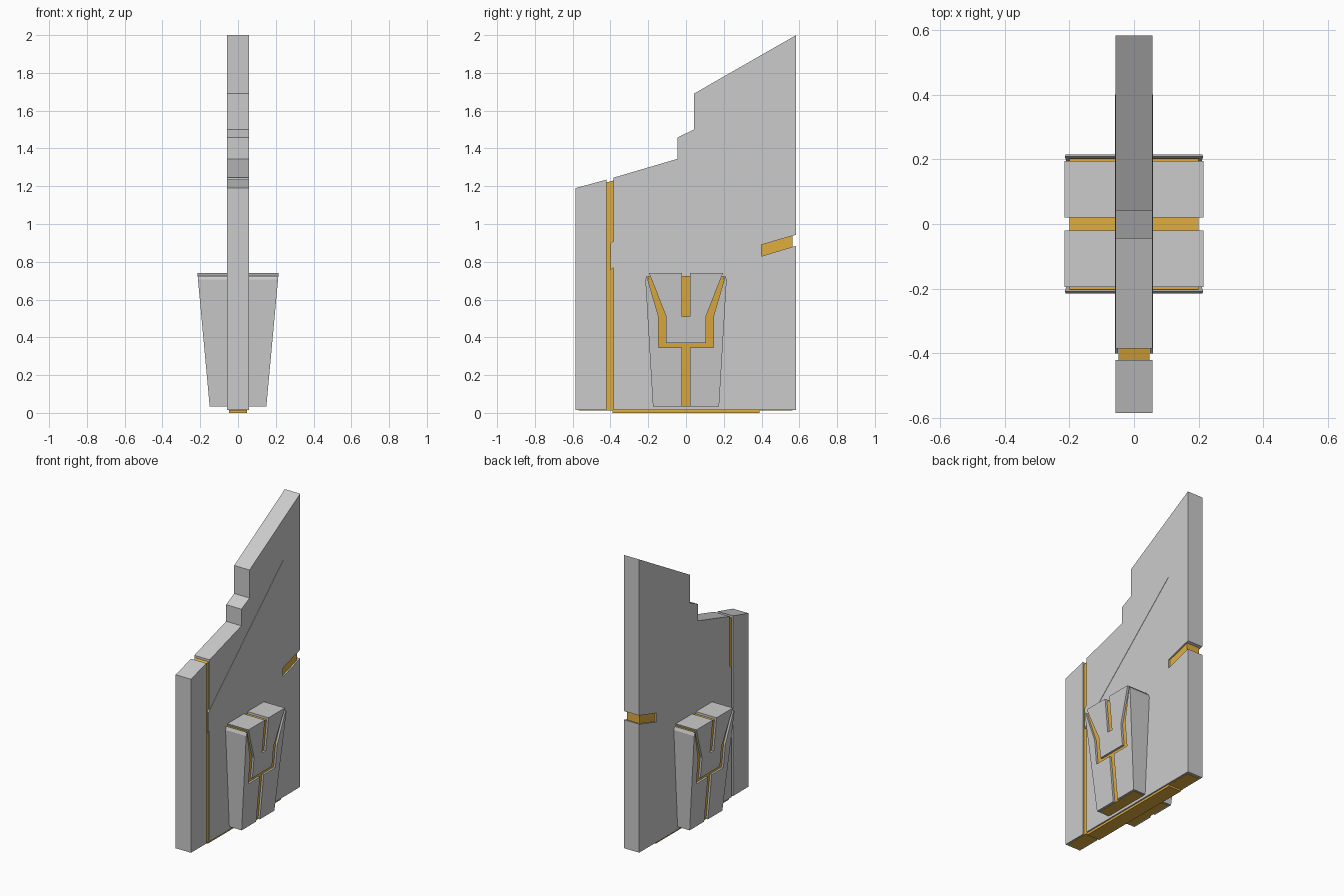
import bpy, bmesh

if "Cube" in bpy.data.objects:
    bpy.data.objects.remove(bpy.data.objects["Cube"])

orange = bpy.data.materials.new("orange")
orange.diffuse_color = (0.75, 0.42, 0.05, 1)
orange.use_nodes = True
orange.node_tree.nodes["Principled BSDF"].inputs["Base Color"].default_value = orange.diffuse_color


def prism(name, profile, right, left=None, mat=None):
    """Span a (y, z) profile between two x positions given as functions of z."""
    left = left or (lambda z: -right(z))
    bm = bmesh.new()
    a = [bm.verts.new((right(z), y, z)) for y, z in profile]
    b = [bm.verts.new((left(z), y, z)) for y, z in profile]
    bm.faces.new(a)
    bm.faces.new(b[::-1])
    n = len(profile)
    for i in range(n):
        j = (i + 1) % n
        bm.faces.new((a[j], a[i], b[i], b[j]))
    bmesh.ops.recalc_face_normals(bm, faces=bm.faces[:])
    me = bpy.data.meshes.new(name)
    bm.to_mesh(me)
    bm.free()
    ob = bpy.data.objects.new(name, me)
    bpy.context.collection.objects.link(ob)
    if mat:
        me.materials.append(mat)
    return ob


def flat(x):
    return lambda z: x


def taper(inset=0.0):
    return lambda z: 0.15 + (z - 0.035) * 0.0922 - inset


# Fin cladding: narrow front strip and stepped main panel with rear notch
prism("fin_front_panel", [(-0.585, 0.015), (-0.42, 0.015), (-0.42, 1.235),
                          (-0.585, 1.19)], flat(0.0575))
prism("fin_main_panel", [(-0.385, 0.015), (0.583, 0.015), (0.583, 0.885), (0.4, 0.83),
                         (0.4, 0.89), (0.583, 0.943), (0.583, 2.0), (0.042, 1.69),
                         (0.042, 1.5), (-0.045, 1.458), (-0.045, 1.345),
                         (-0.385, 1.245)], flat(0.0575))

# Orange fin core showing in the groove, the notch and underneath
prism("fin_core", [(-0.57, 0.012), (-0.39, 0.012), (-0.39, 0.0), (0.39, 0.0), (0.39, 0.012),
                   (0.565, 0.012), (0.565, 1.97), (0.057, 1.68), (0.057, 1.49),
                   (-0.03, 1.445), (-0.03, 1.33), (-0.57, 1.178)], flat(0.048), mat=orange)

# Thin raised markings on the fin sides
prism("right_diagonal_stripe", [(-0.4, 0.755), (0.4, 1.475), (0.4, 1.62), (-0.4, 0.895)],
      flat(0.0595), flat(0.05))
prism("left_raised_plate", [(-0.4, 0.015), (0.4, 0.015), (0.4, 1.62), (-0.4, 0.895)],
      flat(-0.05), flat(-0.0595))

# Tapered block: orange core
prism("block_core", [(-0.163, 0.033), (0.163, 0.033), (0.203, 0.725), (-0.203, 0.725)],
      taper(0.014), mat=orange)

# Tapered block: upper forked panel
half = [(0.02, 0.51), (0.02, 0.74), (0.195, 0.74), (0.19, 0.725), (0.105, 0.51), (0.105, 0.37)]
prism("block_upper_panel", half + [(-y, z) for y, z in reversed(half)], taper())

# Tapered block: lower front and rear panels
lower = [(0.02, 0.035), (0.175, 0.035), (0.215, 0.705), (0.208, 0.725),
         (0.145, 0.51), (0.145, 0.345), (0.02, 0.345)]
for name, s in (("front", -1), ("rear", 1)):
    prism(f"block_{name}_panel", [(s * y, z) for y, z in lower], taper())
